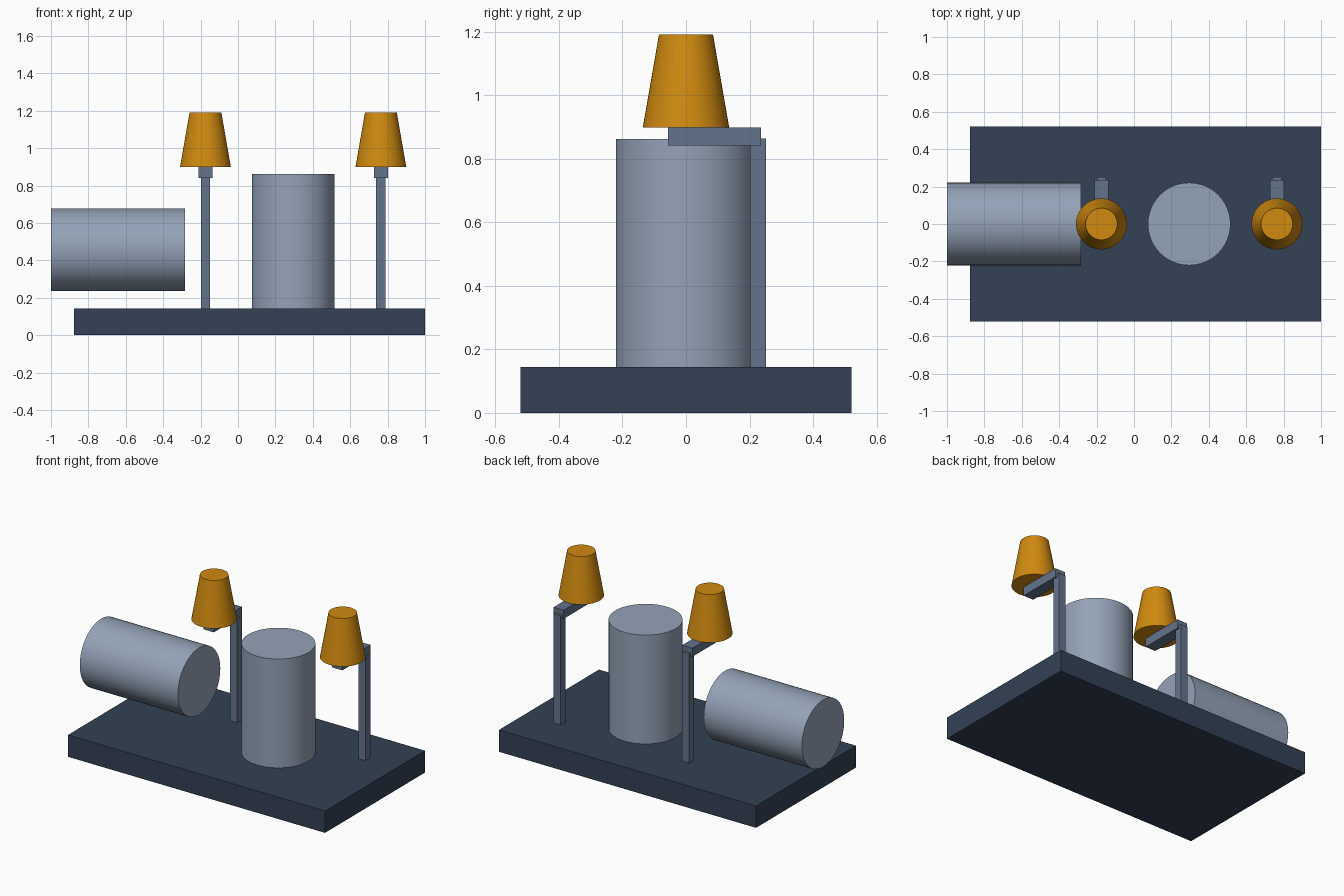
import bpy
import math

if "Cube" in bpy.data.objects:
    bpy.data.objects.remove(bpy.data.objects["Cube"], do_unlink=True)


def material(name, hex_code):
    # Convert an sRGB hex code to a linear colour
    srgb = [int(hex_code[i:i + 2], 16) / 255 for i in (0, 2, 4)]
    color = [c / 12.92 if c < 0.04045 else ((c + 0.055) / 1.055) ** 2.4 for c in srgb] + [1]
    mat = bpy.data.materials.new(name)
    mat.use_nodes = True
    mat.diffuse_color = color
    mat.node_tree.nodes["Principled BSDF"].inputs["Base Color"].default_value = color
    return mat


NAVY = material("dark slate", "334155")
STEEL = material("light steel", "94a3b8")
GREY = material("slate grey", "64748b")
AMBER = material("amber", "d08a10")


def box(name, low, high, mat):
    center = [(a + b) / 2 for a, b in zip(low, high)]
    bpy.ops.mesh.primitive_cube_add(size=1, location=center)
    obj = bpy.context.object
    obj.name = name
    obj.scale = [b - a for a, b in zip(low, high)]
    bpy.ops.object.transform_apply(location=False, rotation=False, scale=True)
    obj.data.materials.append(mat)


def drum(name, center, bottom_radius, top_radius, length, mat, tilt=0):
    bpy.ops.mesh.primitive_cone_add(vertices=48, radius1=bottom_radius, radius2=top_radius,
                                    depth=length, location=center, rotation=(0, tilt, 0))
    obj = bpy.context.object
    obj.name = name
    obj.data.materials.append(mat)
    bpy.ops.object.shade_smooth_by_angle(angle=math.radians(30))


DECK = 0.144

# Base slab
box("base", (-0.876, -0.521, 0), (1, 0.521, DECK), NAVY)

# Upright and lying tanks
drum("upright_tank", (0.295, 0, 0.503), 0.221, 0.221, 0.718, STEEL)
drum("lying_tank", (-0.642, 0, 0.457), 0.221, 0.221, 0.716, STEEL, tilt=math.pi / 2)

# Lamps: post, forward arm and tapered shade
for side, x in (("right", -0.174), ("left", 0.764)):
    box(f"{side}_lamp_post", (x - 0.025, 0.201, DECK), (x + 0.025, 0.252, 0.863), GREY)
    box(f"{side}_lamp_arm", (x - 0.037, -0.057, 0.841), (x + 0.037, 0.236, 0.898), GREY)
    drum(f"{side}_lamp_shade", (x, 0, 1.0445), 0.136, 0.085, 0.293, AMBER)
